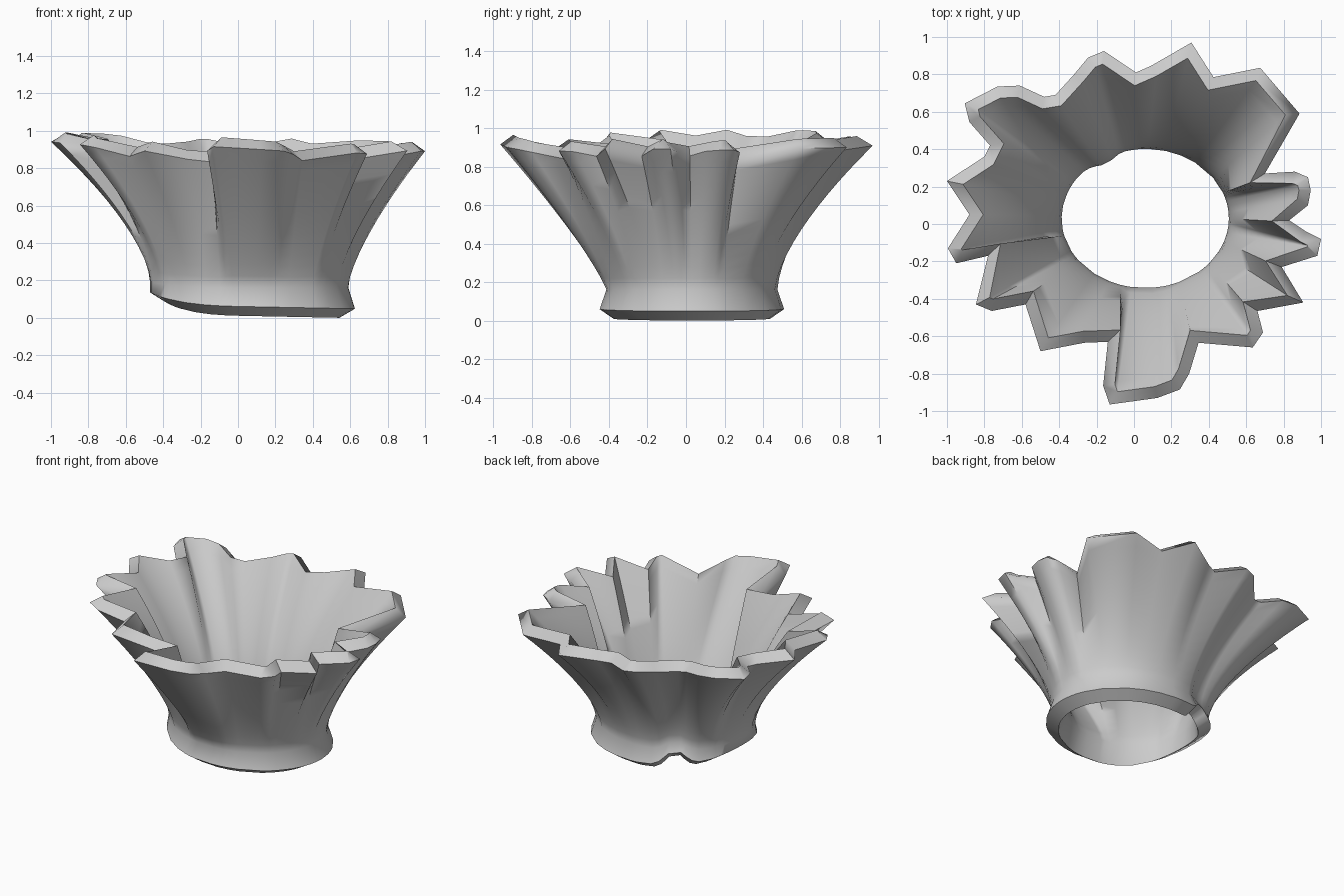
import bpy, math

if "Cube" in bpy.data.objects:
    bpy.data.objects.remove(bpy.data.objects["Cube"])

# Rim outline seen from above, counter-clockwise from the right side
RIM = [(1,-.08),(.92,-.04),(.83,.02),(.93,.10),(.945,.18),(.93,.25),(.86,.28),(.70,.27),
       (.885,.59),(.675,.835),(.425,.785),(.307,.97),(.09,.845),(.01,.81),(-.16,.925),
       (-.245,.89),(-.32,.80),(-.42,.69),(-.48,.68),(-.61,.74),(-.73,.735),(-.905,.645),
       (-.88,.545),(-.77,.42),(-.80,.36),(-1,.23),(-.88,.05),(-.995,-.13),(-.95,-.21),
       (-.78,-.17),(-.845,-.43),(-.76,-.465),(-.58,-.43),(-.50,-.68),(-.265,-.635),
       (-.14,-.63),(-.165,-.865),(-.13,-.965),(.125,-.93),(.245,-.885),(.295,-.80),
       (.345,-.635),(.635,-.66),(.69,-.58),(.66,-.465),(.905,-.42),(.79,-.23),(.98,-.17)]
N = len(RIM)
CX, CY = .06, .03
ROWS = 12

# Spread the pleats around the waist: mostly radial, partly by length along the rim
angles, lengths = [], [0]
for i, (x, y) in enumerate(RIM):
    a = math.atan2(y - CY, x - CX)
    if angles:
        a += math.tau * round((angles[-1] - a) / math.tau)
    angles.append(a)
    nx, ny = RIM[(i + 1) % N]
    lengths.append(lengths[-1] + math.hypot(nx - x, ny - y))
waist_angles = [.82 * a + .18 * (angles[0] + math.tau * lengths[i] / lengths[-1])
                for i, a in enumerate(angles)]


def inset(i, width):
    """Rim point moved inward by an even width, with limited mitres."""
    (px, py), (x, y), (qx, qy) = RIM[i - 1], RIM[i], RIM[(i + 1) % N]
    a, b = math.hypot(x - px, y - py), math.hypot(qx - x, qy - y)
    n1 = (-(y - py) / a, (x - px) / a)
    n2 = (-(qy - y) / b, (qx - x) / b)
    mx, my = n1[0] + n2[0], n1[1] + n2[1]
    m = math.hypot(mx, my)
    d = width * min(1.5, 2 / m) / m
    return x + mx * d, y + my * d


def ring_stack(rim, ax, ay, rise, hem_drop):
    """Rings from the flared hem through the waist to the rim."""
    out = []
    for k in range(-1, ROWS + 1):
        for (rx, ry), (ox, oy), a in zip(rim, RIM, waist_angles):
            left = max(0, -math.cos(a)) ** 3
            front = max(0, -math.sin(a)) ** 4
            right = max(0, math.cos(a)) ** 2
            notch = math.exp(-((a - 2.1) / .17) ** 2)
            s = 1 - .09 * notch
            wx, wy = CX + ax * s * math.cos(a), CY + ay * s * math.sin(a)
            if k < 0:
                flare = .035 * (1 - left)
                x, y = wx + flare * math.cos(a), wy + flare * math.sin(a)
                z = .07 + .065 * left + .09 * notch - hem_drop - .02 * x
            else:
                t = k / ROWS
                w = t ** (1.5 - .35 * front - .12 * right)
                x, y = wx + (rx - wx) * w, wy + (ry - wy) * w
                top = min(.925, .84 + .25 * (math.hypot(ox, oy) - .65)) - .025 * ox + rise
                z0 = .17 + .03 * left + .05 * notch
                z = z0 + (top - z0) * t
            out.append((x, y, z))
    return out


# Outer and inner walls
verts = ring_stack(RIM, .53, .445, 0, 0)
verts += ring_stack([inset(i, .062) for i in range(N)], .447, .372, .05, .05)
M = (ROWS + 2) * N
faces = []
for r in range(ROWS + 1):
    for i in range(N):
        j = (i + 1) % N
        f = (r * N + i, r * N + j, (r + 1) * N + j, (r + 1) * N + i)
        faces.append(f)
        faces.append(tuple(M + v for v in reversed(f)))

# Rim and hem edges
last = (ROWS + 1) * N
for i in range(N):
    j = (i + 1) % N
    faces.append((last + i, last + j, M + last + j, M + last + i))
    faces.append((j, i, M + i, M + j))

low = min(v[2] for v in verts)
mesh = bpy.data.meshes.new("pleated_skirt")
mesh.from_pydata([(x, y, z - low) for x, y, z in verts], [], faces)
skirt = bpy.data.objects.new("pleated_skirt", mesh)
bpy.context.collection.objects.link(skirt)
bpy.context.view_layer.objects.active = skirt
skirt.select_set(True)
bpy.ops.object.shade_smooth_by_angle(angle=math.radians(65))
